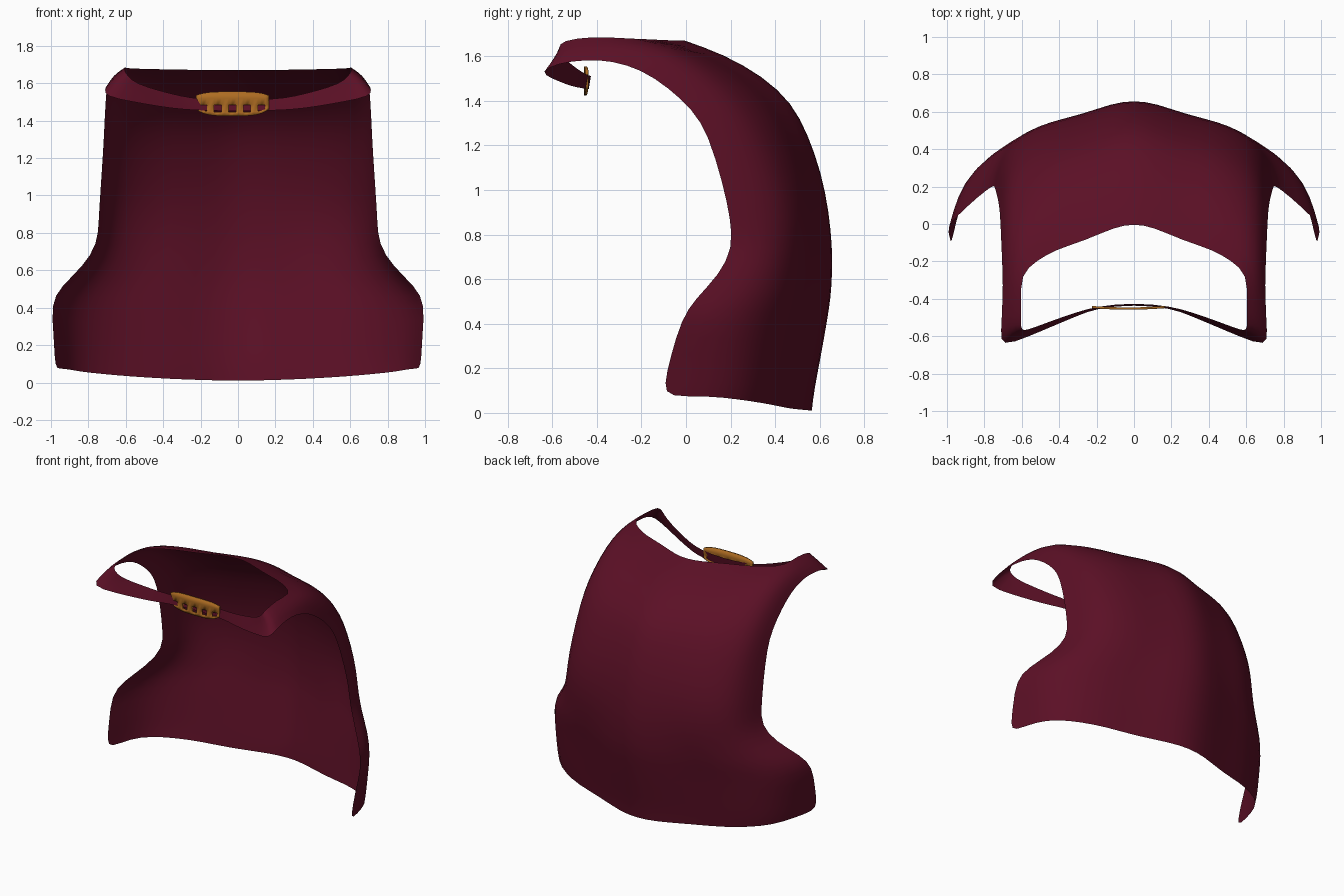
import bpy
import bmesh
from mathutils import Vector

cube = bpy.data.objects.get("Cube")
if cube:
    bpy.data.objects.remove(cube, do_unlink=True)


def make_material(name, color):
    mat = bpy.data.materials.new(name)
    mat.use_nodes = True
    rgba = (*color, 1.0)
    mat.diffuse_color = rgba
    shader = mat.node_tree.nodes["Principled BSDF"]
    shader.inputs["Base Color"].default_value = rgba
    shader.inputs["Roughness"].default_value = 0.8
    return mat


def make_object(name, bm, mat):
    mesh = bpy.data.meshes.new(name)
    bmesh.ops.recalc_face_normals(bm, faces=bm.faces)
    bm.to_mesh(mesh)
    bm.free()
    mesh.materials.append(mat)
    obj = bpy.data.objects.new(name, mesh)
    bpy.context.collection.objects.link(obj)
    for poly in mesh.polygons:
        poly.use_smooth = True
    return obj


def bridge(bm, lower, upper, keep=lambda i: True):
    """Fill the strip between two equally long rows of vertices."""
    for i in range(len(lower) - 1):
        if keep(i):
            bm.faces.new((lower[i], lower[i + 1], upper[i + 1], upper[i]))


cloth = make_material("burgundy cloth", (0.105, 0.005, 0.019))
gold = make_material("antique gold", (0.42, 0.15, 0.016))

# Cape rows from hem to neckline: centre (y, z), side crease, front edge
cape_rows = [
    ((0.57, 0.01), (0.86, 0.24, 0.06), (0.97, -0.08, 0.07)),
    ((0.58, 0.10), (0.87, 0.25, 0.12), (0.98, -0.10, 0.12)),
    ((0.61, 0.25), (0.875, 0.26, 0.25), (0.985, -0.07, 0.25)),
    ((0.64, 0.42), (0.87, 0.28, 0.40), (1.0, -0.02, 0.42)),
    ((0.655, 0.52), (0.82, 0.33, 0.50), (0.95, 0.04, 0.51)),
    ((0.66, 0.62), (0.73, 0.39, 0.60), (0.83, 0.15, 0.62)),
    ((0.66, 0.74), (0.66, 0.44, 0.72), (0.75, 0.21, 0.74)),
    ((0.645, 0.90), (0.64, 0.45, 0.88), (0.745, 0.20, 0.87)),
    ((0.61, 1.08), (0.63, 0.41, 1.05), (0.735, 0.165, 1.03)),
    ((0.55, 1.25), (0.625, 0.33, 1.25), (0.72, 0.10, 1.25)),
    ((0.48, 1.39), (0.62, 0.24, 1.40), (0.715, 0.03, 1.36)),
    ((0.35, 1.51), (0.62, 0.10, 1.53), (0.71, -0.08, 1.46)),
    ((0.17, 1.61), (0.615, -0.08, 1.65), (0.705, -0.20, 1.54)),
    ((0.0, 1.67), (0.61, -0.27, 1.68), (0.70, -0.33, 1.58)),
]

# Shoulder band, continuing forward from the last cape row
shoulder_rows = [
    ((0.60, -0.42, 1.69), (0.705, -0.45, 1.585)),
    ((0.61, -0.56, 1.67), (0.71, -0.57, 1.57)),
    ((0.59, -0.57, 1.64), (0.715, -0.66, 1.53)),
]

# Neck strap, from the folded corner to the middle
strap_rows = [
    ((0.55, -0.56, 1.60), (0.56, -0.60, 1.50)),
    ((0.42, -0.51, 1.56), (0.42, -0.54, 1.475)),
    ((0.30, -0.47, 1.53), (0.30, -0.49, 1.46)),
    ((0.20, -0.44, 1.515), (0.20, -0.45, 1.455)),
    ((0.0, -0.42, 1.51), (0.0, -0.43, 1.45)),
]

# Share of the width, and share of the forward drop reached there
back_profile = [(0, 0), (0.16, 0.05), (0.43, 0.33), (0.68, 0.50), (0.85, 0.72)]
roll = Vector((0.018, 0.02, 0.012))


def band_points(crease, edge, bulge):
    a, b = Vector(crease), Vector(edge)
    return [a, (a + b) / 2 + roll * bulge, b]


bm = bmesh.new()
previous = None
for (cy, cz), crease, edge in cape_rows:
    kx, ky, kz = crease
    points = [Vector((kx * f, cy + (ky - cy) * t, cz + (kz - cz) * f * f))
              for f, t in back_profile]
    points += band_points(crease, edge, 1.0)
    row = [bm.verts.new(p) for p in points]
    if previous:
        bridge(bm, previous, row)
    previous = row

# The band and strap use only the outer three columns
previous = previous[-3:]
for rows, bulge in ((shoulder_rows, 0.6), (strap_rows, 0.0)):
    for crease, edge in rows:
        row = [bm.verts.new(p) for p in band_points(crease, edge, bulge)]
        bridge(bm, previous, row)
        previous = row

cape = make_object("cape_and_neck_strap", bm, cloth)
mirror = cape.modifiers.new("both sides", "MIRROR")
mirror.use_clip = True
smooth = cape.modifiers.new("soft cloth", "SUBSURF")
smooth.levels = smooth.render_levels = 1

# Pierced clasp plate: solid top, row of openings, curved lower rim
bm = bmesh.new()
count = 20
levels = []
for top, sag in ((1.425, 0.035), (1.445, 0.025), (1.485, 0.0), (1.52, 0.0), (1.555, -0.02)):
    row = []
    for i in range(count + 1):
        u = 2 * i / count - 1
        row.append(bm.verts.new((0.195 * u - 0.03, -0.452 + 0.008 * u * u,
                                 top + sag * u ** 4)))
    levels.append(row)
for n in range(len(levels) - 1):
    pierced = n == 1
    bridge(bm, levels[n], levels[n + 1],
           lambda i: not pierced or i % 4 in (0, 3))
clasp = make_object("clasp", bm, gold)
solid = clasp.modifiers.new("thickness", "SOLIDIFY")
solid.thickness = 0.012
solid.offset = 0.0
bpy.context.view_layer.objects.active = clasp
clasp.select_set(True)
bpy.ops.object.shade_smooth_by_angle()
